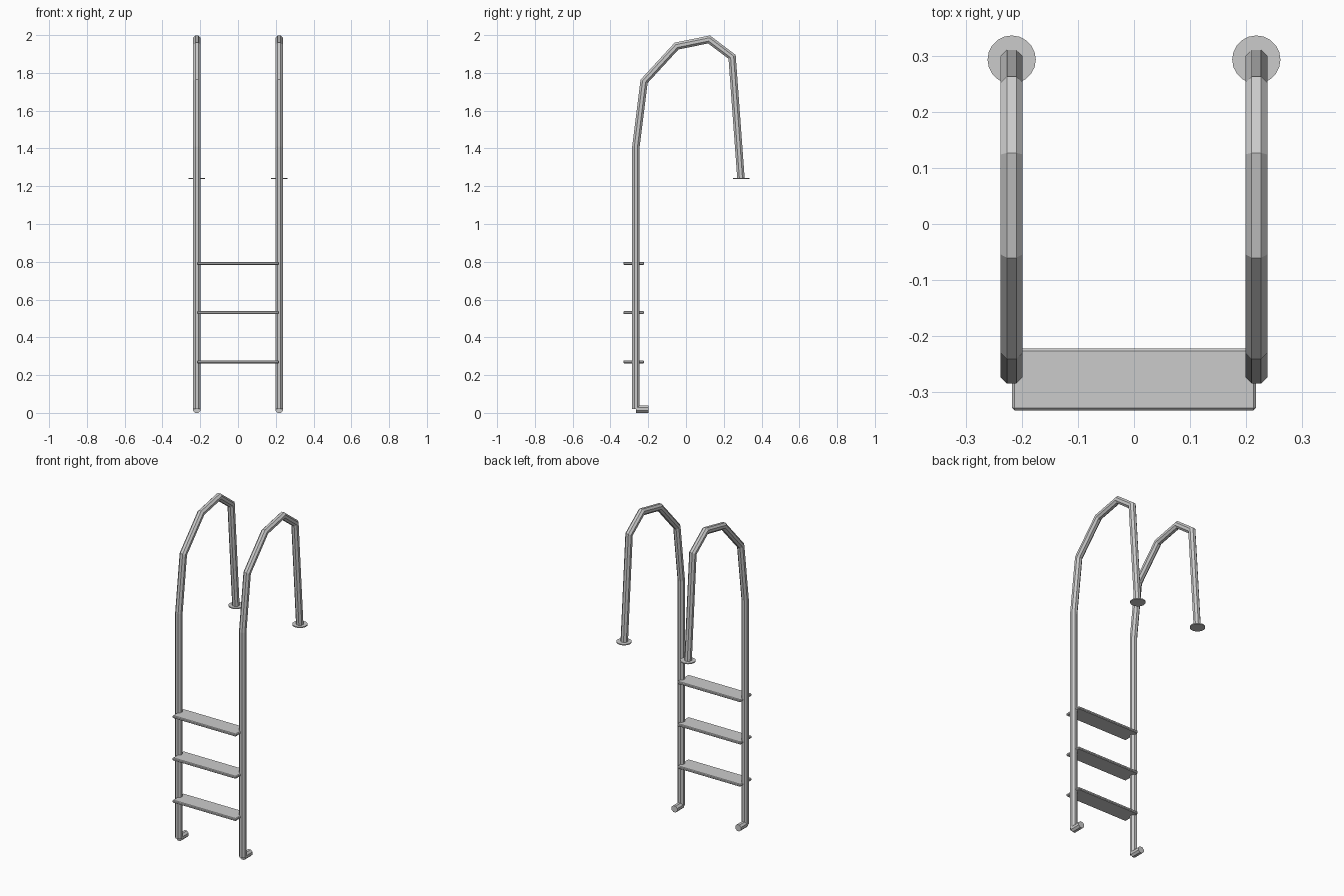
import bpy, bmesh, math
from mathutils import Vector

if "Cube" in bpy.data.objects:
    bpy.data.objects.remove(bpy.data.objects["Cube"], do_unlink=True)

steel = bpy.data.materials.new("brushed steel")
steel.use_nodes = True
steel.diffuse_color = (0.6, 0.6, 0.6, 1)
steel.node_tree.nodes["Principled BSDF"].inputs["Base Color"].default_value = (0.6, 0.6, 0.6, 1)

RAIL_X = 0.218
SIDES = 8


def add_object(name, bm):
    bmesh.ops.recalc_face_normals(bm, faces=bm.faces)
    mesh = bpy.data.meshes.new(name)
    bm.to_mesh(mesh)
    bm.free()
    mesh.materials.append(steel)
    obj = bpy.data.objects.new(name, mesh)
    bpy.context.collection.objects.link(obj)
    return obj


def tube(name, x, path, radius):
    """Flat-sided tube with mitred joints along a (y, z) path."""
    bm = bmesh.new()
    pts = [Vector((x, y, z)) for y, z in path]
    side = Vector((1, 0, 0))
    rings = []
    for i, p in enumerate(pts):
        before = (p - pts[i - 1]).normalized() if i else None
        after = (pts[i + 1] - p).normalized() if i < len(pts) - 1 else None
        before, after = before or after, after or before
        tangent = (before + after).normalized()
        normal = tangent.cross(side) / tangent.dot(after)
        ring = []
        for k in range(SIDES):
            a = 2 * math.pi * (k + 0.5) / SIDES
            ring.append(bm.verts.new(p + radius * (math.cos(a) * side + math.sin(a) * normal)))
        rings.append(ring)
    for lower, upper in zip(rings, rings[1:]):
        for k in range(SIDES):
            n = (k + 1) % SIDES
            bm.faces.new((lower[k], lower[n], upper[n], upper[k]))
    bm.faces.new(rings[0])
    bm.faces.new(rings[-1])
    return add_object(name, bm)


def flange(name, x):
    bm = bmesh.new()
    bmesh.ops.create_cone(bm, cap_ends=True, segments=20, radius1=0.043, radius2=0.043, depth=0.006)
    bmesh.ops.translate(bm, verts=bm.verts, vec=(x, 0.293, 1.241))
    return add_object(name, bm)


def step(name, z):
    bm = bmesh.new()
    bmesh.ops.create_cube(bm, size=1)
    bmesh.ops.scale(bm, verts=bm.verts, vec=(0.434, 0.11, 0.016))
    bmesh.ops.bevel(bm, geom=bm.edges[:], offset=0.004, segments=1, affect='EDGES')
    bmesh.ops.translate(bm, verts=bm.verts, vec=(0, -0.277, z))
    return add_object(name, bm)


# Handrails, feet and deck flanges on both sides
rail_path = [(-0.265, 0.02), (-0.265, 1.41), (-0.222, 1.755), (-0.05, 1.942),
             (0.122, 1.977), (0.244, 1.885), (0.291, 1.24)]
for label, x in (("left", RAIL_X), ("right", -RAIL_X)):
    tube(label + "_handrail", x, rail_path, 0.0213)
    tube(label + "_foot", x, [(-0.265, 0.02), (-0.198, 0.02)], 0.0213)
    flange(label + "_deck_flange", x)

# Steps
for i, name in enumerate(("lower_step", "middle_step", "upper_step")):
    step(name, 0.27 + 0.261 * i)
